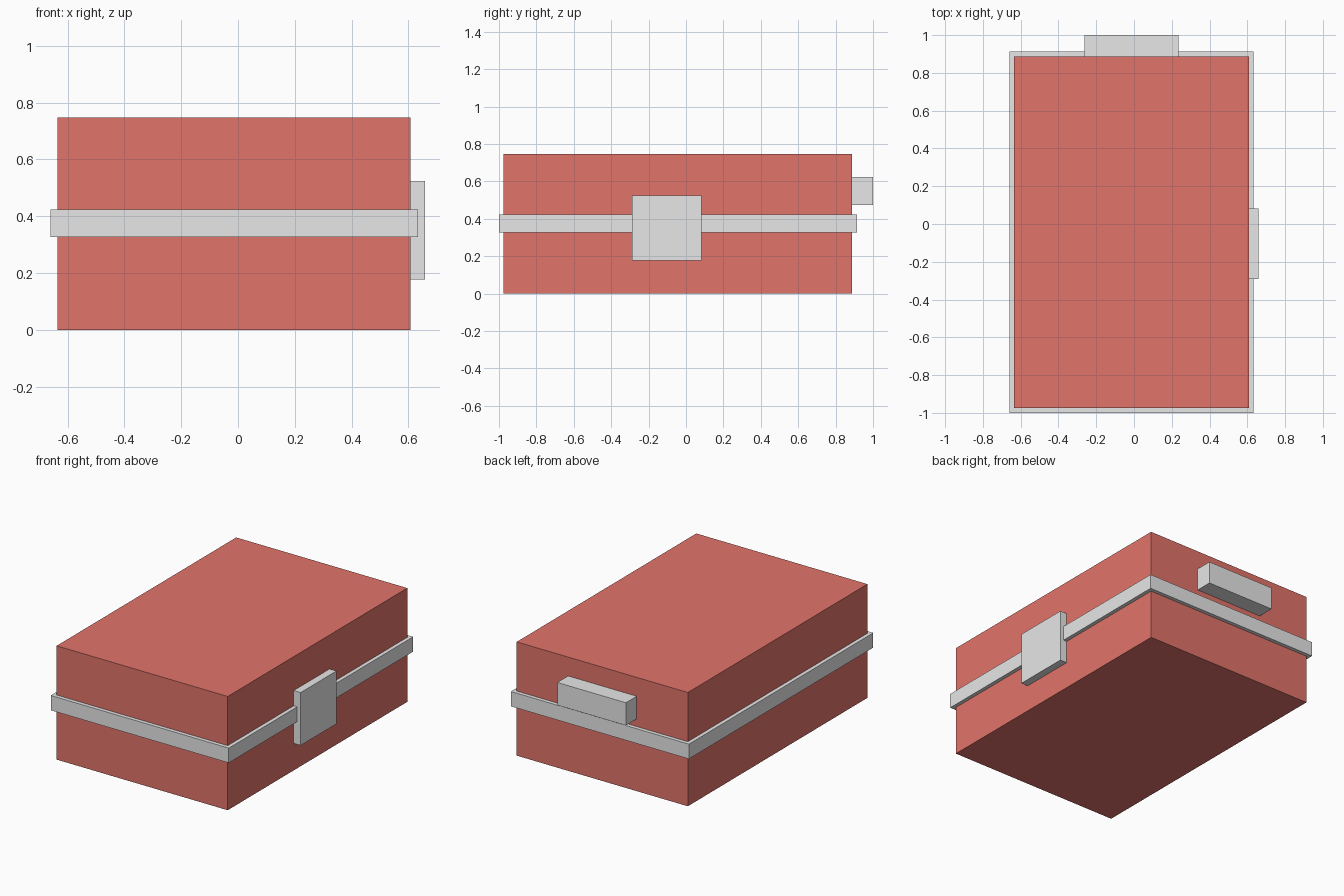
import bpy

if "Cube" in bpy.data.objects:
    bpy.data.objects.remove(bpy.data.objects["Cube"])


def material(name, rgb):
    m = bpy.data.materials.new(name)
    m.diffuse_color = (*rgb, 1.0)
    m.use_nodes = True
    m.node_tree.nodes["Principled BSDF"].inputs["Base Color"].default_value = m.diffuse_color
    return m


def box(name, lo, hi, mat):
    """Axis-aligned box between two opposite corners."""
    centre = [(a + b) / 2 for a, b in zip(lo, hi)]
    size = [b - a for a, b in zip(lo, hi)]
    bpy.ops.mesh.primitive_cube_add(size=1, location=centre)
    ob = bpy.context.object
    ob.name = name
    ob.scale = size
    bpy.ops.object.transform_apply(location=False, rotation=False, scale=True)
    ob.data.materials.append(mat)
    return ob


red = material("brick red", (0.756, 0.174, 0.144))
grey = material("light grey", (0.8, 0.8, 0.8))

# Case body
box("case_body", (-0.635, -0.975, 0.0), (0.608, 0.888, 0.747), red)

# Band around the middle, standing 0.025 proud of the body
box("band", (-0.66, -1.0, 0.327), (0.633, 0.913, 0.424), grey)

# Latch plate on the right side
box("latch", (0.60, -0.29, 0.177), (0.658, 0.082, 0.524), grey)

# Handle block on the back, above the band
box("handle", (-0.263, 0.88, 0.474), (0.235, 1.0, 0.623), grey)
